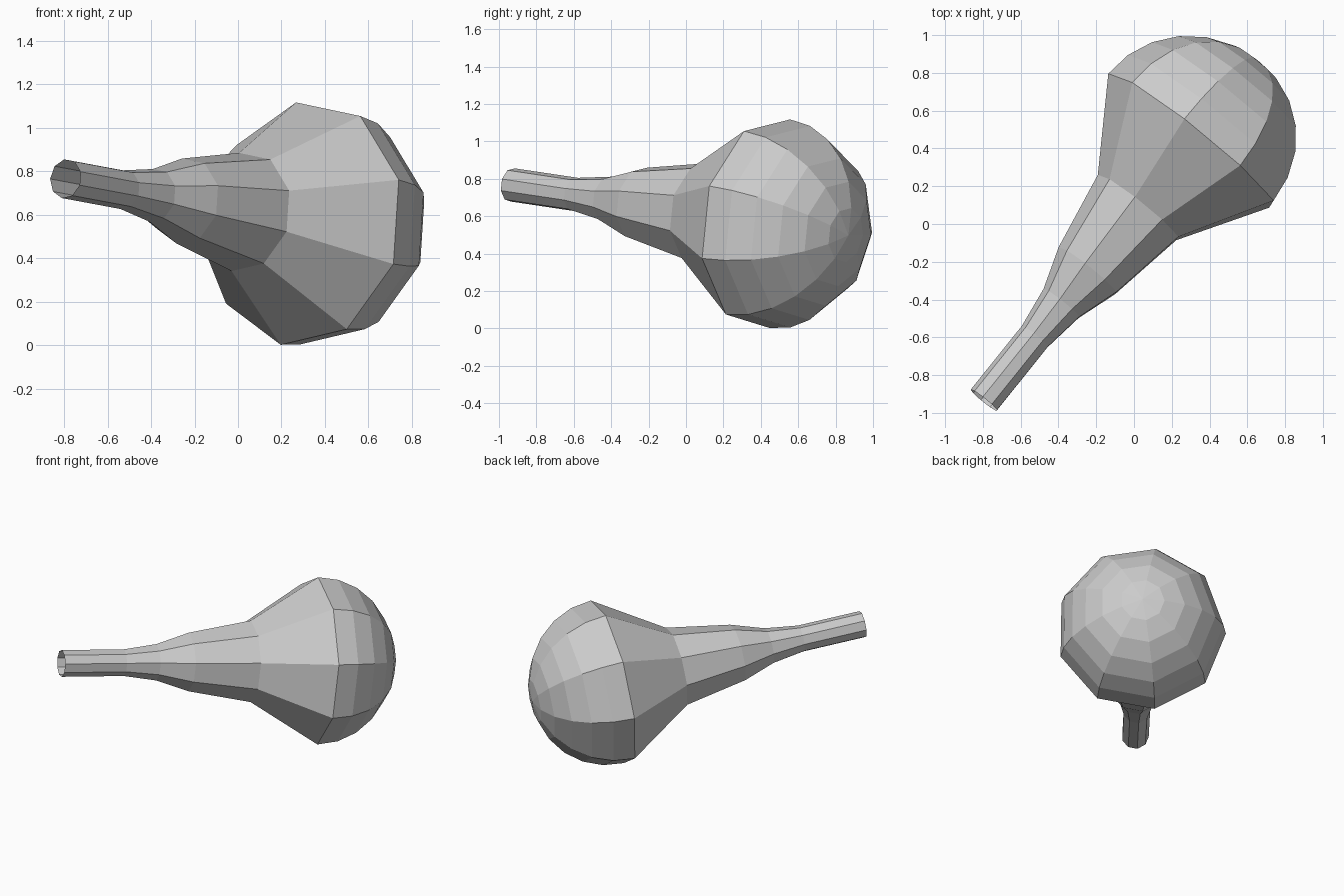
import bpy, bmesh, math
from mathutils import Vector

if "Cube" in bpy.data.objects:
    bpy.data.objects.remove(bpy.data.objects["Cube"])

SIDES = 9
PHASE = math.radians(20.7)
R = 0.57

# Tilted axis of the bulb: along (narrow tube to dome), across, up
centre = Vector((0.309, 0.44, 0.561))
along = Vector((0.622, 0.775, -0.116)).normalized()
across = Vector((along.y, -along.x, 0)).normalized()
up = across.cross(along)

# Profile (distance along axis, radius): open tube, flared neck, then dome
profile = [(-1.773, 0.091), (-1.338, 0.091), (-1.112, 0.124),
           (-0.888, 0.2), (-0.456, 0.278)]
for i in range(6):
    a = math.radians(15 * i)
    profile.append((0.97 * R * math.sin(a), R * math.cos(a)))

bm = bmesh.new()


def ring(t, r):
    verts = []
    for k in range(SIDES):
        a = PHASE + 2 * math.pi * k / SIDES
        verts.append(bm.verts.new(centre + along * t
                                  + across * r * math.cos(a) + up * r * math.sin(a)))
    return verts


# Tube, neck and dome walls
rings = [ring(t, r) for t, r in profile]
for lo, hi in zip(rings, rings[1:]):
    for k in range(SIDES):
        n = (k + 1) % SIDES
        bm.faces.new((lo[k], lo[n], hi[n], hi[k]))

# Dome tip
tip = bm.verts.new(centre + along * 0.97 * R)
for k in range(SIDES):
    bm.faces.new((rings[-1][k], rings[-1][(k + 1) % SIDES], tip))

bmesh.ops.recalc_face_normals(bm, faces=bm.faces)
if tip.normal.dot(along) < 0 and sum(f.normal.dot(along) for f in tip.link_faces) < 0:
    bmesh.ops.reverse_faces(bm, faces=bm.faces)

mesh = bpy.data.meshes.new("bulb_with_tube")
bm.to_mesh(mesh)
bm.free()
obj = bpy.data.objects.new("bulb_with_tube", mesh)
bpy.context.collection.objects.link(obj)
